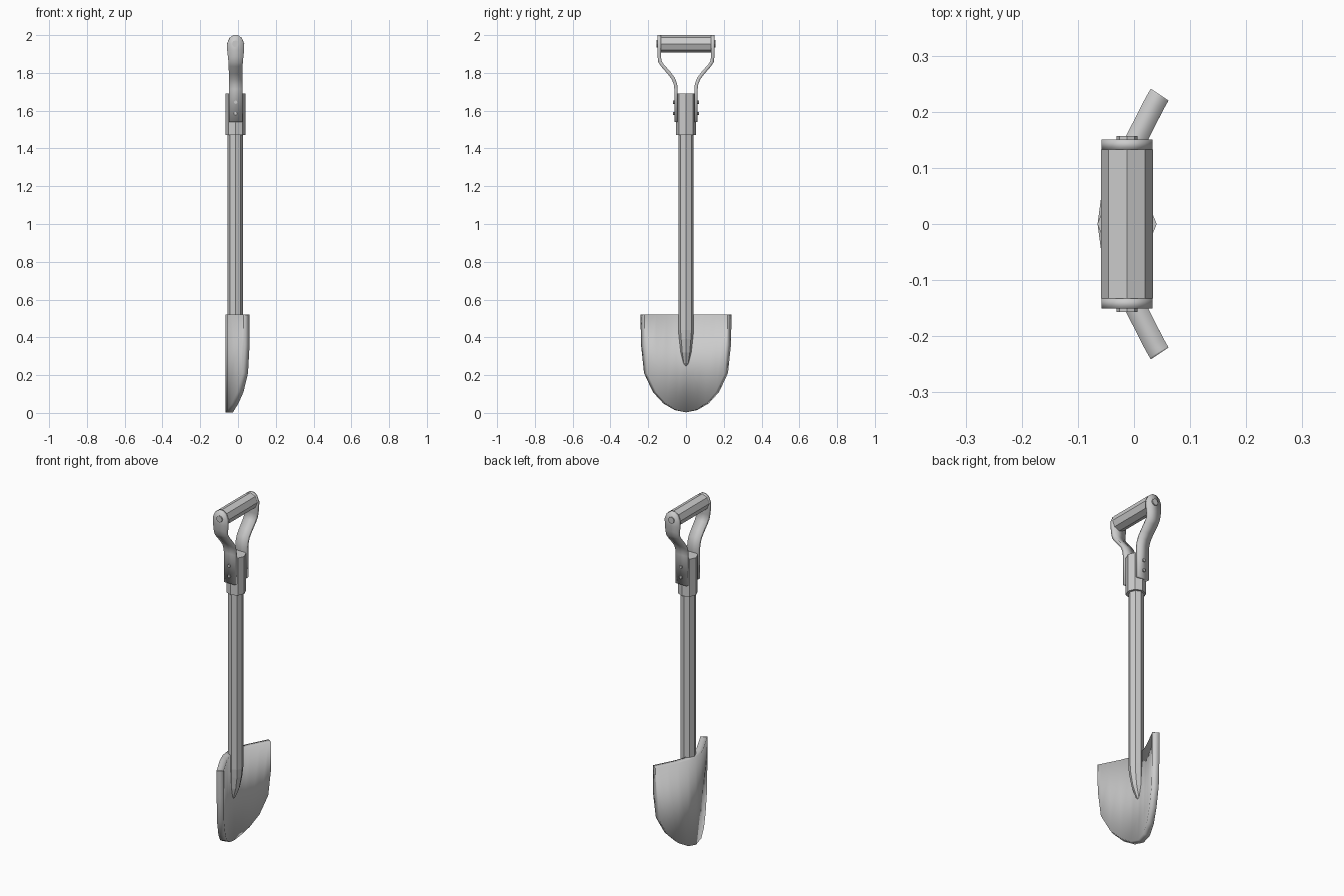
import bpy
from math import cos, sin, pi, radians

if "Cube" in bpy.data.objects:
    bpy.data.objects.remove(bpy.data.objects["Cube"])

CX = -0.0125  # x of the shaft axis


def make(name, verts, faces, thick=0, offset=0, smooth=0):
    me = bpy.data.meshes.new(name)
    me.from_pydata(verts, [], faces)
    me.update()
    ob = bpy.data.objects.new(name, me)
    bpy.context.collection.objects.link(ob)
    if smooth:
        me.shade_smooth()
        me.set_sharp_from_angle(angle=radians(smooth))
    if thick:
        m = ob.modifiers.new("thickness", 'SOLIDIFY')
        m.thickness, m.offset, m.use_even_offset = thick, offset, True
    return ob


def loft(name, rings, n=8):
    """Rings (x, z, rx, ry) stacked upward, n-sided, capped."""
    verts = [(x + rx * cos(2 * pi * i / n), ry * sin(2 * pi * i / n), z)
             for x, z, rx, ry in rings for i in range(n)]
    faces = [(k * n + i, k * n + (i + 1) % n, (k + 1) * n + (i + 1) % n, (k + 1) * n + i)
             for k in range(len(rings) - 1) for i in range(n)]
    faces += [tuple(reversed(range(n))), tuple(range(len(verts) - n, len(verts)))]
    return make(name, verts, faces)


def y_cylinder(name, r, y0, y1, x, z, n=8):
    verts = [(x + r * cos(2 * pi * i / n), y, z + r * sin(2 * pi * i / n))
             for y in (y0, y1) for i in range(n)]
    faces = [(i, n + i, n + (i + 1) % n, (i + 1) % n) for i in range(n)]
    faces += [tuple(range(n)), tuple(reversed(range(n, 2 * n)))]
    if y1 < y0:
        faces = [f[::-1] for f in faces]
    return make(name, verts, faces)


# blade: dished back curve, columns (y, x, bottom z) running up to a flat top
half = [(0, -.065, .003), (.06, -.057, .015), (.12, -.033, .05),
        (.175, -.005, .11), (.222, .019, .21), (.238, .028, .36), (.241, .03, .518)]
cols = [(-y, x, z) for y, x, z in half[:0:-1]] + half
verts = [(x, y, z) for y, x, z in cols] + [(x, y, .52) for y, x, z in cols]
n = len(cols)
make("blade", verts, [(i, i + 1, n + i + 1, n + i) for i in range(n - 1)], .038, 1, 40)

# shaft with a pointed lower end sinking into the blade
loft("shaft", [(-.04, .235, .004, .004), (-.033, .265, .018, .017), (-.023, .32, .031, .028),
               (-.016, .39, .038, .036), (CX - .002, .44, .041, .041), (CX - .002, 1.55, .041, .041)])

# collar joining shaft and handle
loft("collar", [(CX, 1.47, .053, .053), (CX, 1.69, .053, .053)])

# grip bar
y_cylinder("grip", .046, -.133, .133, CX, 1.954)

# handle straps, rows of (y, z, half width), with pins and rivets
path = [(.053, 1.54, .036), (.053, 1.715, .036), (.056, 1.74, .036), (.067, 1.77, .036),
        (.09, 1.80, .036), (.125, 1.84, .037), (.138, 1.86, .038), (.1415, 1.885, .041),
        (.1415, 1.92, .045), (.1415, 1.954, .0455), (.1415, 1.986, .032), (.1415, 2.0, .012)]
for side, s in (("left", -1), ("right", 1)):
    verts = [(CX + d * w, s * y, z) for y, z, w in path for d in (-1, 1)]
    faces = [(2 * i, 2 * i + 1, 2 * i + 3, 2 * i + 2)[::-s] for i in range(len(path) - 1)]
    make("strap_" + side, verts, faces, .018, 0, 40)
    y_cylinder("pin_" + side, .019, s * .13, s * .157, CX, 1.954)
    for z in (1.585, 1.645):
        y_cylinder("rivet_" + side, .009, s * .055, s * .069, CX, z)
